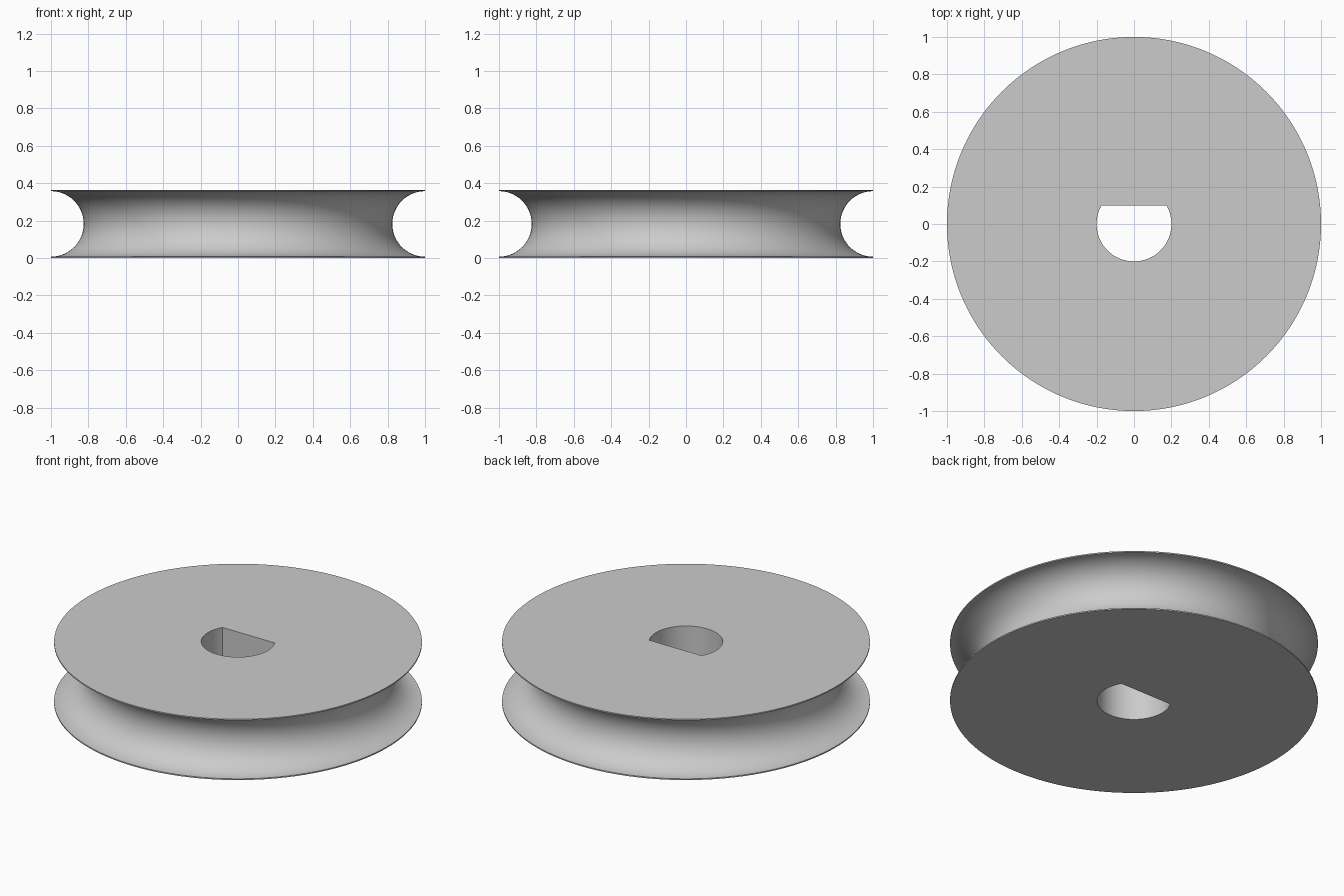
import bpy, bmesh, math

if "Cube" in bpy.data.objects:
    bpy.data.objects.remove(bpy.data.objects["Cube"])

SEGMENTS = 192
HEIGHT = 0.365
LIP = 0.0075          # thickness of each rim edge
HOLE_RADIUS = 0.2
FLAT_Y = 0.1          # flat side of the D-shaped bore
GROOVE_RADIUS = HEIGHT / 2 - LIP
GROOVE_STEPS = 48

# Outer profile: bottom rim, half-round groove, top rim
profile = [(1.0, 0.0)]
for i in range(GROOVE_STEPS + 1):
    a = math.pi * i / GROOVE_STEPS
    profile.append((1.0 - GROOVE_RADIUS * math.sin(a),
                    HEIGHT / 2 - GROOVE_RADIUS * math.cos(a)))
profile.append((1.0, HEIGHT))

bm = bmesh.new()


def ring(radius, z, y_limit=2.0):
    """Circle of vertices, cut flat where y passes the limit."""
    angles = [2 * math.pi * i / SEGMENTS for i in range(SEGMENTS)]
    return [bm.verts.new((radius * math.cos(a),
                          min(radius * math.sin(a), y_limit), z)) for a in angles]


# Rings run around the section: outside upwards, then the bore downwards
rings = [ring(r, z) for r, z in profile]
rings.append(ring(HOLE_RADIUS, HEIGHT, FLAT_Y))
rings.append(ring(HOLE_RADIUS, 0.0, FLAT_Y))

for lower, upper in zip(rings, rings[1:] + rings[:1]):
    for i in range(SEGMENTS):
        j = (i + 1) % SEGMENTS
        bm.faces.new((lower[i], lower[j], upper[j], upper[i]))
bmesh.ops.recalc_face_normals(bm, faces=bm.faces)

mesh = bpy.data.meshes.new("pulley_wheel")
bm.to_mesh(mesh)
bm.free()

# Single grey finish
grey = bpy.data.materials.new("light_grey")
grey.diffuse_color = (0.6, 0.6, 0.6, 1.0)
grey.use_nodes = True
grey.node_tree.nodes["Principled BSDF"].inputs["Base Color"].default_value = grey.diffuse_color
mesh.materials.append(grey)

wheel = bpy.data.objects.new("pulley_wheel", mesh)
bpy.context.collection.objects.link(wheel)
bpy.context.view_layer.objects.active = wheel
wheel.select_set(True)
bpy.ops.object.shade_smooth_by_angle(angle=math.radians(30))
